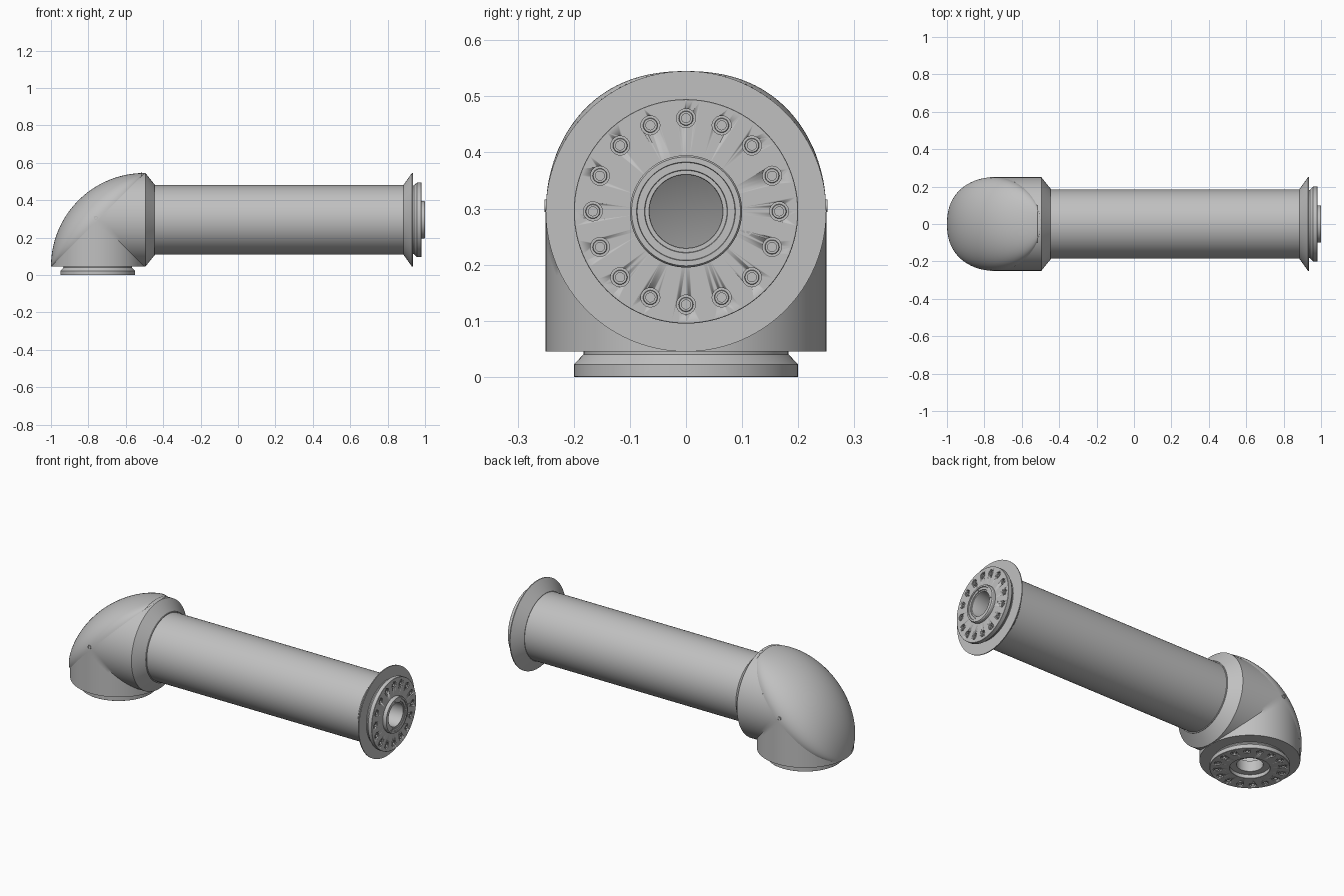
import bpy, bmesh
from math import sin, cos, pi, sqrt, radians
from mathutils import Matrix, Vector

cube = bpy.data.objects.get("Cube")
if cube:
    bpy.data.objects.remove(cube)


def material(name, value):
    m = bpy.data.materials.new(name)
    m.use_nodes = True
    col = (value, value, value, 1)
    m.diffuse_color = col
    m.node_tree.nodes["Principled BSDF"].inputs["Base Color"].default_value = col
    return m


GREY = material("machined grey", 0.53)
DARK = material("dark gap", 0.12)
R, PX, PZ = 0.25, -0.75, 0.295      # pipe radius and elbow centre
ALONG_X = Matrix.Rotation(pi / 2, 4, 'Y')
DOWN = Matrix.Rotation(pi, 4, 'X')


def finish(name, bm, matrix=Matrix(), mat=GREY, normals=True):
    bmesh.ops.remove_doubles(bm, verts=bm.verts, dist=1e-5)
    if normals:
        bmesh.ops.recalc_face_normals(bm, faces=bm.faces)
    bm.transform(matrix)
    mesh = bpy.data.meshes.new(name)
    bm.to_mesh(mesh)
    bm.free()
    mesh.materials.append(mat)
    ob = bpy.data.objects.new(name, mesh)
    bpy.context.collection.objects.link(ob)
    bpy.ops.object.select_all(action='DESELECT')
    ob.select_set(True)
    bpy.context.view_layer.objects.active = ob
    bpy.ops.object.shade_smooth_by_angle(angle=radians(30))
    return ob


def grid(bm, func, nu, nv):
    """Quad surface from func(u, v), u and v in 0..1."""
    rows = [[bm.verts.new(func(i / nu, j / nv)) for j in range(nv + 1)]
            for i in range(nu + 1)]
    for a, b in zip(rows, rows[1:]):
        for j in range(nv):
            bm.faces.new((a[j], b[j], b[j + 1], a[j + 1]))


def revolve(bm, profile, steps, closed=False, matrix=Matrix()):
    """Spin (radius, height) points about local z."""
    pts = profile + profile[:1] if closed else profile
    n = len(pts) - 1

    def point(u, v):
        r, h = pts[round(v * n)]
        a = 2 * pi * u
        return matrix @ Vector((r * cos(a), r * sin(a), h))
    grid(bm, point, steps, n)


def lathe(name, profile, matrix, steps=96, closed=False, mat=GREY):
    bm = bmesh.new()
    revolve(bm, profile, steps, closed)
    return finish(name, bm, matrix, mat)


# Elbow legs: two cylinders cut at the mitre and at the cover plane
bm = bmesh.new()
def leg(u, v):
    a = 2 * pi * u
    return R * cos(a), R * sin(a), -R + v * R * (1 - abs(cos(a)))
def lower(u, v):
    c, s, h = leg(u, v)
    return PX + c, s, PZ + h
def side(u, v):
    c, s, h = leg(u, v)
    return PX - h, s, PZ + c
grid(bm, lower, 96, 8)
grid(bm, side, 96, 8)
finish("elbow_body", bm)

# Domed elbow cover over the diagonal cut
bm = bmesh.new()
T = R * sqrt(2)
def dome(u, v):
    t = T * cos(pi * u)
    h = (sqrt(4 * R * R - t * t) - T) * sin(pi * v)
    y = R * sin(pi * u) * cos(pi * v)
    return PX + (t - h) / sqrt(2), y, PZ + (t + h) / sqrt(2)
grid(bm, dome, 64, 40)
finish("elbow_cover", bm)

# Elbow underside, collar, long tube and flared end
lathe("elbow_base", [(R, 0), (0.18, 0)], Matrix.Translation((PX, 0, 0.045)))
axis = Matrix.Translation((0, 0, PZ)) @ ALONG_X
lathe("collar", [(R, -0.5), (R, -0.495), (0.19, -0.447), (0.19, -0.444), (0.184, -0.444)], axis)
lathe("tube", [(0.185, -0.446), (0.185, 0.886)], axis)
lathe("flared_end", [(0.184, 0.885), (0.187, 0.885), (R, 0.93), (R, 0.935), (0.18, 0.935)], axis)


def bolt_places():
    for i in range(16):
        a = 2 * pi * i / 16
        yield Matrix.Translation((0.166 * cos(a), 0.166 * sin(a), 0))


# Bolted flange with its face at local z = 0
def flange(label, matrix, inner):
    rim = [(0.183, -0.046), (0.183, -0.04), (0.2, -0.022), (0.2, -0.001), (0.199, 0)]
    ob = lathe(label + "_flange", rim + inner, matrix, closed=True)
    bm = bmesh.new()
    for place in bolt_places():
        bmesh.ops.create_cone(bm, cap_ends=True, segments=24, radius1=0.017,
                              radius2=0.017, depth=0.024, matrix=place)
    cutter = finish("bolt_hole_cutter", bm, matrix)
    cutter.hide_render = True
    mod = ob.modifiers.new("bolt holes", 'BOOLEAN')
    mod.operation, mod.solver, mod.object = 'DIFFERENCE', 'EXACT', cutter
    bpy.context.view_layer.objects.active = ob
    bpy.ops.object.modifier_apply(modifier=mod.name)
    bpy.data.objects.remove(cutter)
    # socket head bolts sunk in the holes
    bm = bmesh.new()
    for place in bolt_places():
        revolve(bm, [(0.013, -0.012), (0.013, -0.003), (0.012, -0.002)], 24, matrix=place)
        revolve(bm, [(0.012, -0.002), (0.008, -0.002)], 24, matrix=place)
        revolve(bm, [(0.008, -0.002), (0.008, -0.009), (0, -0.009)], 24, matrix=place)
    finish(label + "_bolts", bm, matrix)


end = Matrix.Translation((0.98, 0, PZ)) @ ALONG_X
base = Matrix.Translation((PX, 0, 0)) @ DOWN
flange("end", end, [(0.09, 0), (0.09, -0.046)])
flange("base", base, [(0.101, 0), (0.1, -0.001), (0.1, -0.02), (0.066, -0.02), (0.066, -0.046)])

# Centring ring on the end, and the bore sleeves behind both flanges
lathe("centring_ring", [(0.1, -0.01), (0.1, 0.015), (0.097, 0.02), (0.088, 0.02), (0.087, 0.016),
                        (0.074, 0.016), (0.073, 0.012), (0.066, 0.012), (0.065, 0.01),
                        (0.065, -0.08), (0.09, -0.08), (0.09, -0.01)], end, closed=True)
lathe("base_bore", [(0.066, -0.02), (0.066, -0.08), (0.075, -0.08), (0.075, -0.02)], base, closed=True)


# Small screws: a low head with a socket
def screw(name, spot, normal, r):
    m = Matrix.Translation(spot) @ Vector(normal).to_track_quat('Z', 'Y').to_matrix().to_4x4()
    lathe(name, [(r, -0.01), (r, 0.002), (r * 0.6, 0.002), (r * 0.6, -0.002), (0, -0.002)], m, 20)


for i, deg in enumerate((100, 0, -120)):
    a = radians(deg)
    screw("ring_screw_%d" % i, (0.996, 0.081 * cos(a), PZ + 0.081 * sin(a)), (1, 0, 0), 0.004)
screw("end_locating_pin", (0.979, 0.111, 0.26), (1, 0, 0), 0.007)

rise = sqrt(R * R - 0.01)
for s, label in ((-1, "right"), (1, "left")):
    screw("cover_side_screw_" + label, (PX - 0.01, s * R, PZ + 0.01), (0, s, 0), 0.011)
    screw("cover_top_screw_" + label, (-0.54, s * 0.1, PZ + rise), (0, s * 0.1, rise), 0.011)
    screw("cover_low_screw_" + label, (PX - rise, s * 0.1, 0.085), (-rise, s * 0.1, 0), 0.011)

# Narrow gap between cover and collar
bm = bmesh.new()
def gap(u, v):
    a = radians(-24 + 48 * u)
    return -0.518 + 0.005 * v, 0.2525 * sin(a), PZ + 0.2525 * cos(a)
grid(bm, gap, 16, 1)
finish("cover_gap", bm, mat=DARK)
